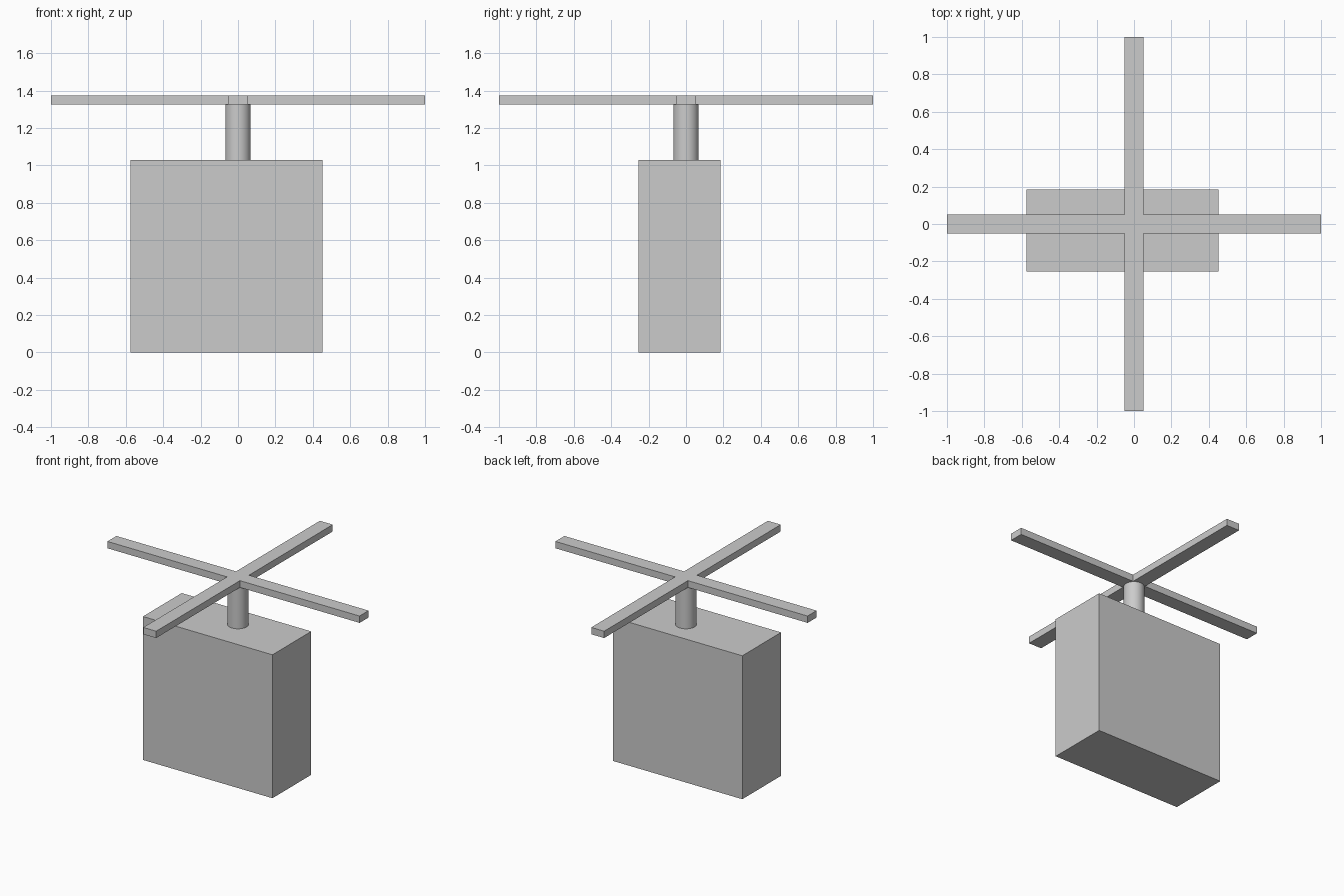
import bpy, bmesh

if "Cube" in bpy.data.objects:
    bpy.data.objects.remove(bpy.data.objects["Cube"])


def extrude_profile(name, points, z0, z1):
    """Closed prism from an xy outline."""
    bm = bmesh.new()
    face = bm.faces.new([bm.verts.new((x, y, z0)) for x, y in points])
    top = bmesh.ops.extrude_face_region(bm, geom=[face])
    verts = [v for v in top["geom"] if isinstance(v, bmesh.types.BMVert)]
    bmesh.ops.translate(bm, verts=verts, vec=(0, 0, z1 - z0))
    bmesh.ops.recalc_face_normals(bm, faces=bm.faces)
    mesh = bpy.data.meshes.new(name)
    bm.to_mesh(mesh)
    bm.free()
    obj = bpy.data.objects.new(name, mesh)
    bpy.context.collection.objects.link(obj)
    return obj


BODY_TOP, ROTOR_BOTTOM, ROTOR_TOP = 1.028, 1.326, 1.375

# Body block, slightly off-centre from the shaft
x0, x1, y0, y1 = -0.576, 0.451, -0.254, 0.185
extrude_profile("body", [(x0, y0), (x1, y0), (x1, y1), (x0, y1)], 0, BODY_TOP)

# Round shaft
bpy.ops.mesh.primitive_cylinder_add(
    vertices=32, radius=0.068, depth=ROTOR_BOTTOM - BODY_TOP,
    location=(0, 0, (ROTOR_BOTTOM + BODY_TOP) / 2))
bpy.context.object.name = "shaft"
bpy.ops.object.shade_smooth_by_angle()

# Cross-shaped rotor: one arm corner turned four times
w, r = 0.051, 1.0
outline = []
arm = [(w, w), (r, w), (r, -w)]
for quarter in range(4):
    outline += reversed(arm)
    arm = [(-y, x) for x, y in arm]
extrude_profile("rotor", outline, ROTOR_BOTTOM, ROTOR_TOP)
